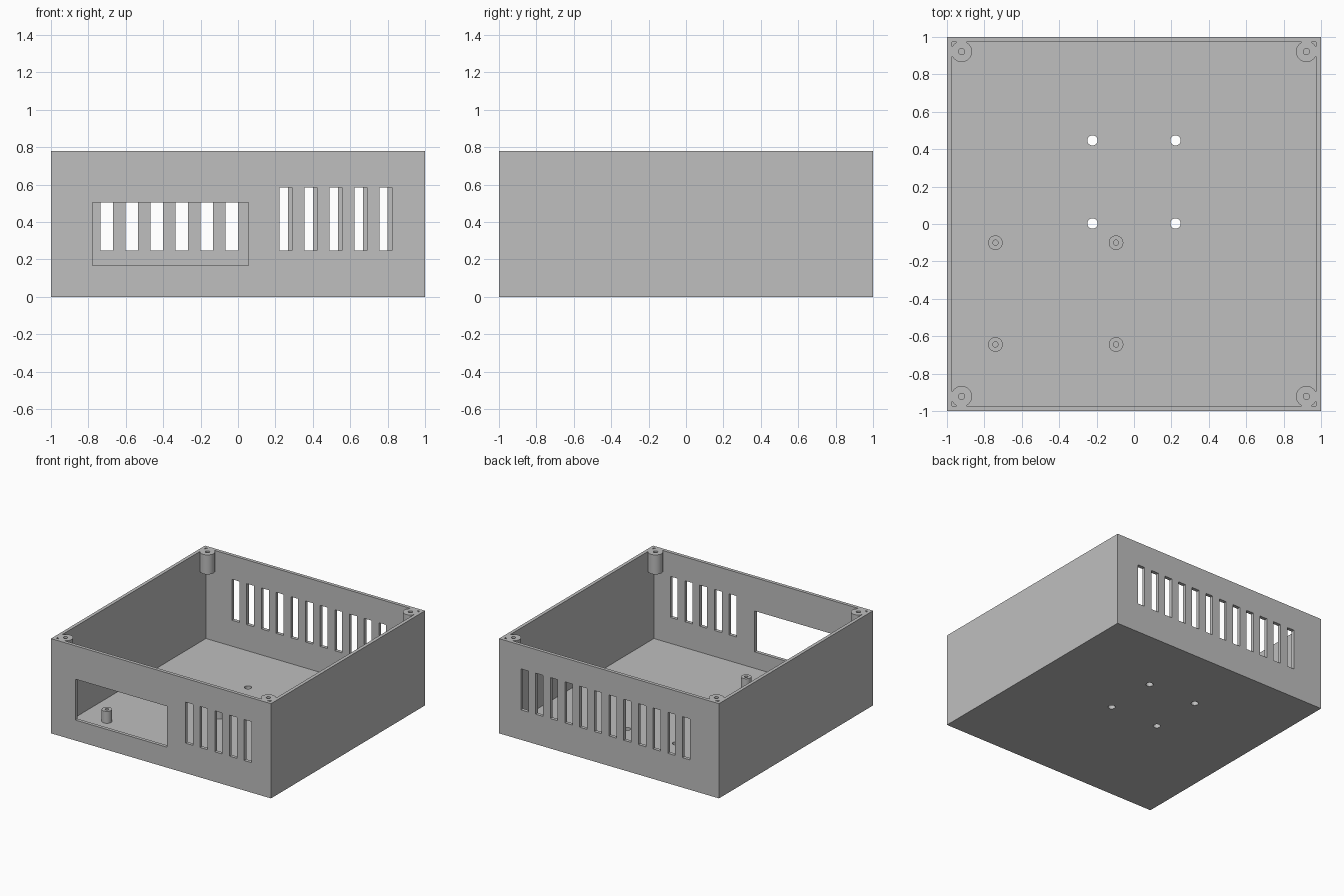
import bpy
import bmesh
import math
from mathutils import Matrix, Vector

if "Cube" in bpy.data.objects:
    bpy.data.objects.remove(bpy.data.objects["Cube"])

HEIGHT, WALL, FLOOR = 0.778, 0.028, 0.033
INNER = 1 - WALL

grey = bpy.data.materials.new("light_grey_plastic")
grey.use_nodes = True
grey.diffuse_color = (0.52, 0.52, 0.52, 1)
grey.node_tree.nodes["Principled BSDF"].inputs["Base Color"].default_value = (0.52, 0.52, 0.52, 1)


def add_box(bm, low, high):
    low, high = Vector(low), Vector(high)
    mat = Matrix.Translation((low + high) / 2) @ Matrix.Diagonal((*(high - low), 1))
    bmesh.ops.create_cube(bm, size=1, matrix=mat)


def add_cylinder(bm, x, y, z0, z1, radius):
    bmesh.ops.create_cone(bm, cap_ends=True, segments=40, radius1=radius, radius2=radius,
                          depth=z1 - z0, matrix=Matrix.Translation((x, y, (z0 + z1) / 2)))


def make_object(name, bm):
    mesh = bpy.data.meshes.new(name)
    bm.to_mesh(mesh)
    bm.free()
    mesh.materials.append(grey)
    obj = bpy.data.objects.new(name, mesh)
    bpy.context.collection.objects.link(obj)
    return obj


def activate(obj):
    bpy.ops.object.select_all(action='DESELECT')
    obj.select_set(True)
    bpy.context.view_layer.objects.active = obj


def cut(obj, cutter):
    """Subtract the cutter from the object and delete the cutter."""
    cutter.hide_render = True
    activate(obj)
    mod = obj.modifiers.new("cut", 'BOOLEAN')
    mod.operation, mod.solver, mod.object = 'DIFFERENCE', 'EXACT', cutter
    bpy.ops.object.modifier_apply(modifier=mod.name)
    bpy.data.objects.remove(cutter)


def smooth(obj):
    activate(obj)
    bpy.ops.object.shade_smooth_by_angle(angle=math.radians(30))


# Outer block
bm = bmesh.new()
add_box(bm, (-1, -1, 0), (1, 1, HEIGHT))
case = make_object("case_body", bm)

# Cavity, leaving the four corner screw bosses standing
corners = [(sx * 0.922, sy * 0.922) for sx in (-1, 1) for sy in (-1, 1)]
bm = bmesh.new()
add_box(bm, (-INNER, -INNER, FLOOR), (INNER, INNER, 1))
cavity = make_object("cavity_cutter", bm)
bm = bmesh.new()
for x, y in corners:
    add_cylinder(bm, x, y, HEIGHT - 0.16, 1.2, 0.056)
cut(cavity, make_object("boss_cutter", bm))
cut(case, cavity)

# Front window, front and back vent slots, screw holes and floor holes
bm = bmesh.new()
add_box(bm, (-0.778, -1.1, 0.168), (0.056, -0.9, 0.504))
for start, count, y in ((0.222, 5, -1), (-0.735, 12, 1)):
    for i in range(count):
        x = start + i * 0.1335
        add_box(bm, (x, y - 0.1, 0.246), (x + 0.067, y + 0.1, 0.583))
for x, y in corners:
    add_cylinder(bm, x, y, HEIGHT - 0.2, 1, 0.0167)
for x in (-0.222, 0.222):
    for y in (0.003, 0.447):
        add_cylinder(bm, x, y, -0.1, 0.1, 0.0275)
cut(case, make_object("opening_cutter", bm))
smooth(case)

# Circuit board standoffs with blind holes
for row, y in (("front", -0.644), ("back", -0.1)):
    for side, x in (("right", -0.741), ("left", -0.096)):
        bm = bmesh.new()
        add_cylinder(bm, x, y, FLOOR - 0.01, 0.131, 0.0389)
        post = make_object(f"{row}_{side}_standoff", bm)
        bm = bmesh.new()
        add_cylinder(bm, x, y, FLOOR, 0.2, 0.0139)
        cut(post, make_object("hole_cutter", bm))
        smooth(post)
